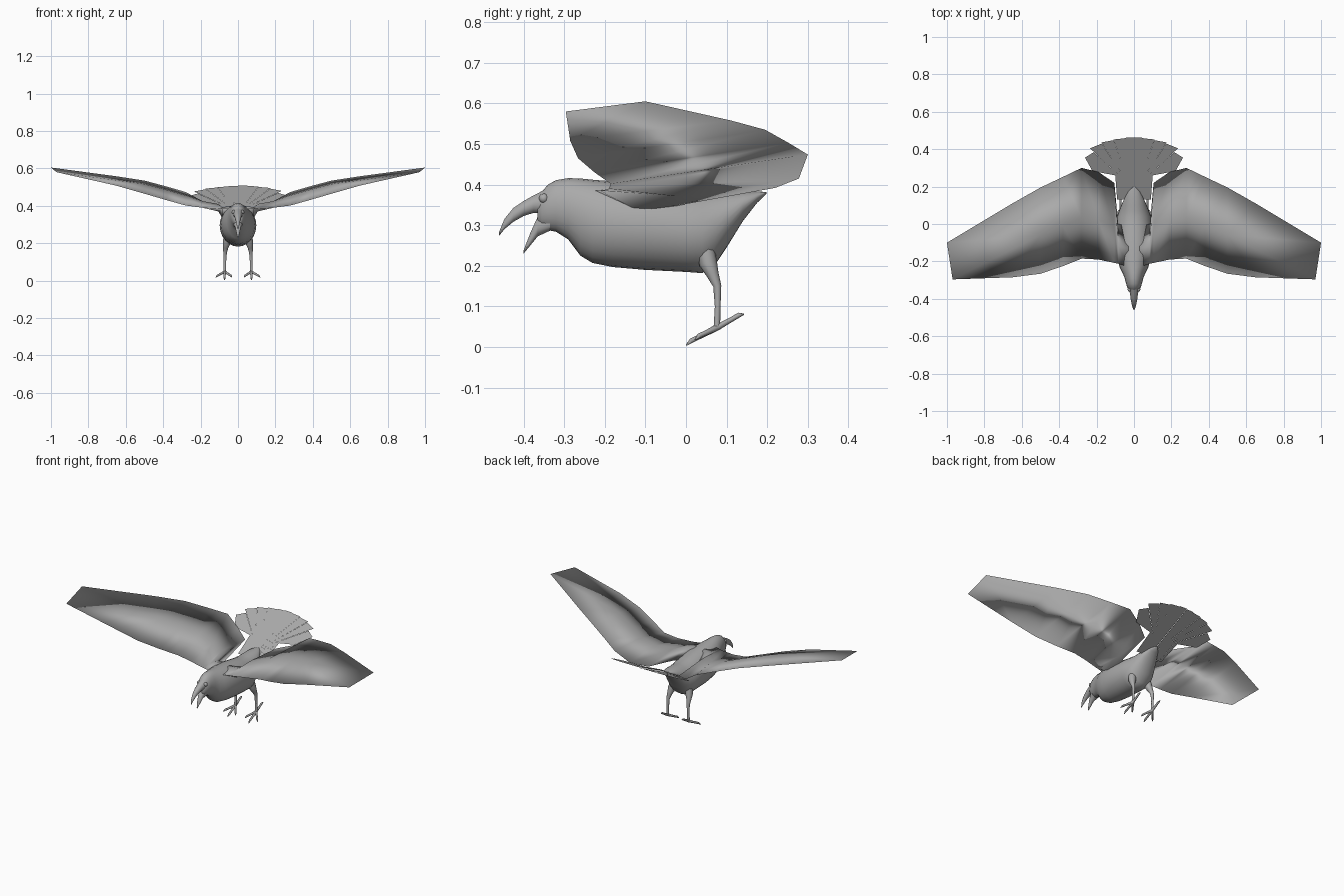
import bpy, bmesh, math
from mathutils import Vector

if "Cube" in bpy.data.objects:
    bpy.data.objects.remove(bpy.data.objects["Cube"])

grey = bpy.data.materials.new("plumage grey")
grey.diffuse_color = (0.40, 0.40, 0.40, 1)
grey.use_nodes = True
grey.node_tree.nodes["Principled BSDF"].inputs["Base Color"].default_value = grey.diffuse_color


def finish(bm, name, angle=60, recalc=True):
    if recalc:
        bmesh.ops.recalc_face_normals(bm, faces=bm.faces)
    me = bpy.data.meshes.new(name)
    bm.to_mesh(me)
    bm.free()
    me.materials.append(grey)
    ob = bpy.data.objects.new(name, me)
    bpy.context.collection.objects.link(ob)
    bpy.ops.object.select_all(action='DESELECT')
    ob.select_set(True)
    bpy.context.view_layer.objects.active = ob
    if angle >= 180:
        bpy.ops.object.shade_smooth()
    else:
        bpy.ops.object.shade_smooth_by_angle(angle=math.radians(angle))
    return ob


def loft(bm, rings):
    """Skin a list of closed rings and cap both ends."""
    rows = [[bm.verts.new(p) for p in r] for r in rings]
    n = len(rows[0])
    for a, b in zip(rows, rows[1:]):
        for i in range(n):
            j = (i + 1) % n
            bm.faces.new((a[i], a[j], b[j], b[i]))
    bm.faces.new(rows[0])
    bm.faces.new(rows[-1][::-1])


def side_profile(name, stations, n=20):
    """Stations along y: (y, bottom z, top z, half width)."""
    bm = bmesh.new()
    rings = []
    for y, zb, zt, w in stations:
        angles = [2 * math.pi * i / n for i in range(n)]
        rings.append([(w * math.cos(a), y, (zb + zt) / 2 + (zt - zb) / 2 * math.sin(a))
                      for a in angles])
    loft(bm, rings)
    return finish(bm, name)


def tube(bm, path, n=8):
    """Round limb through (x, y, z, radius) points."""
    pts = [Vector(p[:3]) for p in path]
    rings = []
    for i, p in enumerate(pts):
        d = (pts[min(i + 1, len(pts) - 1)] - pts[max(i - 1, 0)]).normalized()
        u = d.cross(Vector((1, 0, 0))).normalized()
        v = d.cross(u)
        rings.append([p + path[i][3] * (u * math.cos(t) + v * math.sin(t))
                      for t in (2 * math.pi * k / n for k in range(n))])
    loft(bm, rings)


# head and body in one skin
side_profile("body", [
    (-.366, .305, .365, .018), (-.355, .293, .382, .028), (-.34, .288, .4, .036),
    (-.32, .284, .411, .042), (-.29, .265, .416, .05), (-.26, .225, .415, .062),
    (-.23, .207, .412, .077), (-.18, .197, .408, .09), (-.1, .19, .402, .098),
    (0, .185, .385, .095), (.04, .182, .38, .09), (.07, .2, .38, .08),
    (.1, .245, .382, .068), (.14, .31, .383, .05), (.175, .355, .383, .03),
    (.198, .377, .382, .006)], 24)

# open beak
side_profile("upper_beak", [
    (-.335, .325, .395, .03), (-.375, .33, .374, .021), (-.4, .322, .36, .018),
    (-.425, .308, .343, .013), (-.447, .29, .316, .008), (-.46, .274, .284, .002)], 14)
side_profile("lower_beak", [
    (-.335, .286, .325, .027), (-.365, .272, .322, .017),
    (-.383, .25, .282, .011), (-.4, .23, .238, .003)], 14)

# wing stations: front x, y, z, rear x, y, z, crown height, belly depth
WING = [
    (.03, -.230, .385, .03, -.010, .365, .025, .050),
    (.085, -.212, .385, .085, .000, .352, .022, .035),
    (.105, -.208, .385, .105, .220, .392, .022, .018),
    (.19, -.190, .390, .19, .278, .415, .024, 0),
    (.28, -.185, .402, .28, .300, .474, .022, 0),
    (.38, -.225, .430, .38, .252, .503, .022, 0),
    (.50, -.266, .465, .50, .195, .535, .020, 0),
    (.65, -.285, .508, .65, .110, .558, 0, 0),
    (.97, -.296, .580, 1.0, -.10, .605, 0, 0)]


def wing(s, name):
    """Thin closed blade: ridge on the inner top, flat underside, soft edges all round."""
    bm = bmesh.new()
    front, rear, crown, belly = [], [], [], []
    for x0, y0, z0, x1, y1, z1, up, down in WING:
        a, b = Vector((s * x0, y0, z0)), Vector((s * x1, y1, z1))
        m = a.lerp(b, .45)
        front.append(bm.verts.new(a))
        rear.append(bm.verts.new(b))
        if up:
            crown.append(bm.verts.new(m + Vector((0, 0, up))))
        if down:
            belly.append(bm.verts.new(m - Vector((0, 0, down))))
    # ridged strips
    for mids in (crown, belly):
        for i in range(len(mids) - 1):
            bm.faces.new((front[i], front[i + 1], mids[i + 1], mids[i]))
            bm.faces.new((mids[i], mids[i + 1], rear[i + 1], rear[i]))
    # outer top fans out from the end of the ridge
    end, k = crown[-1], len(crown) - 1
    for row in (front, rear):
        for p, q in zip(row[k:], row[k + 1:]):
            bm.faces.new((end, p, q))
    bm.faces.new((end, front[-1], rear[-1]))
    # flat underside
    end, k = belly[-1], len(belly) - 1
    bm.faces.new((end, front[k], front[k + 1]))
    bm.faces.new((end, front[k + 1], rear[k + 1]))
    bm.faces.new((end, rear[k + 1], rear[k]))
    for i in range(k + 1, len(front) - 1):
        bm.faces.new((front[i], front[i + 1], rear[i + 1], rear[i]))
    bm.faces.new((front[0], crown[0], rear[0], belly[0]))
    finish(bm, name, 180)


for s, side in ((1, "right"), (-1, "left")):
    wing(s, side + "_wing")

    # leg, and a foot with three front toes and one back toe
    bm = bmesh.new()
    tube(bm, [(s * .05, .045, .25, .024), (s * .06, .055, .205, .022), (s * .066, .066, .178, .015),
              (s * .069, .077, .150, .010), (s * .07, .078, .10, .007), (s * .071, .076, .048, .008)], 10)
    for tx, ty, tz in ((.072, 0, .004), (.032, .022, .018), (.118, .022, .018), (.072, .143, .081)):
        a, b = Vector((s * .071, .076, .048)), Vector((s * tx, ty, tz))
        m, k = a.lerp(b, .5), a.lerp(b, .82)
        tube(bm, [(*a, .008), (m.x, m.y, m.z + .002, .006),
                  (k.x, k.y, k.z + .004, .006), (*b, .0015)], 6)
    finish(bm, side + "_leg")

    # slight eye bump
    bm = bmesh.new()
    bmesh.ops.create_uvsphere(bm, u_segments=12, v_segments=8, radius=.012)
    bmesh.ops.translate(bm, verts=bm.verts, vec=(s * .022, -.35, .366))
    finish(bm, side + "_eye")


# fanned tail: thin feathers side by side on a sloping plane
def tail_point(x, y, lift):
    return (x, y, .345 + (y - .13) * .485 + lift)


# root x, waist x, inner tip, outer tip
FEATHERS = [(0, .02, 0, .02, (0, .462), (.05, .461)),
            (.02, .04, .02, .04, (.049, .458), (.11, .452)),
            (.04, .06, .04, .06, (.109, .448), (.175, .436)),
            (.06, .075, .06, .08, (.172, .43), (.235, .405)),
            (.075, .09, .08, .1, (.215, .384), (.262, .355))]
bm = bmesh.new()
for s in (1, -1):
    for i, (r0, r1, w0, w1, t0, t1) in enumerate(FEATHERS):
        lift = -.0005 * i + (.003 if s > 0 else 0)
        outline = [(r0, .13), (r1, .13), (w1, .26), t1, t0, (w0, .26)]
        if i == 4:
            outline.insert(3, (.222, .283))
        verts = [bm.verts.new(tail_point(s * x, y, lift)) for x, y in outline]
        bm.faces.new(verts[::s])
finish(bm, "tail_fan", 20, recalc=False)
